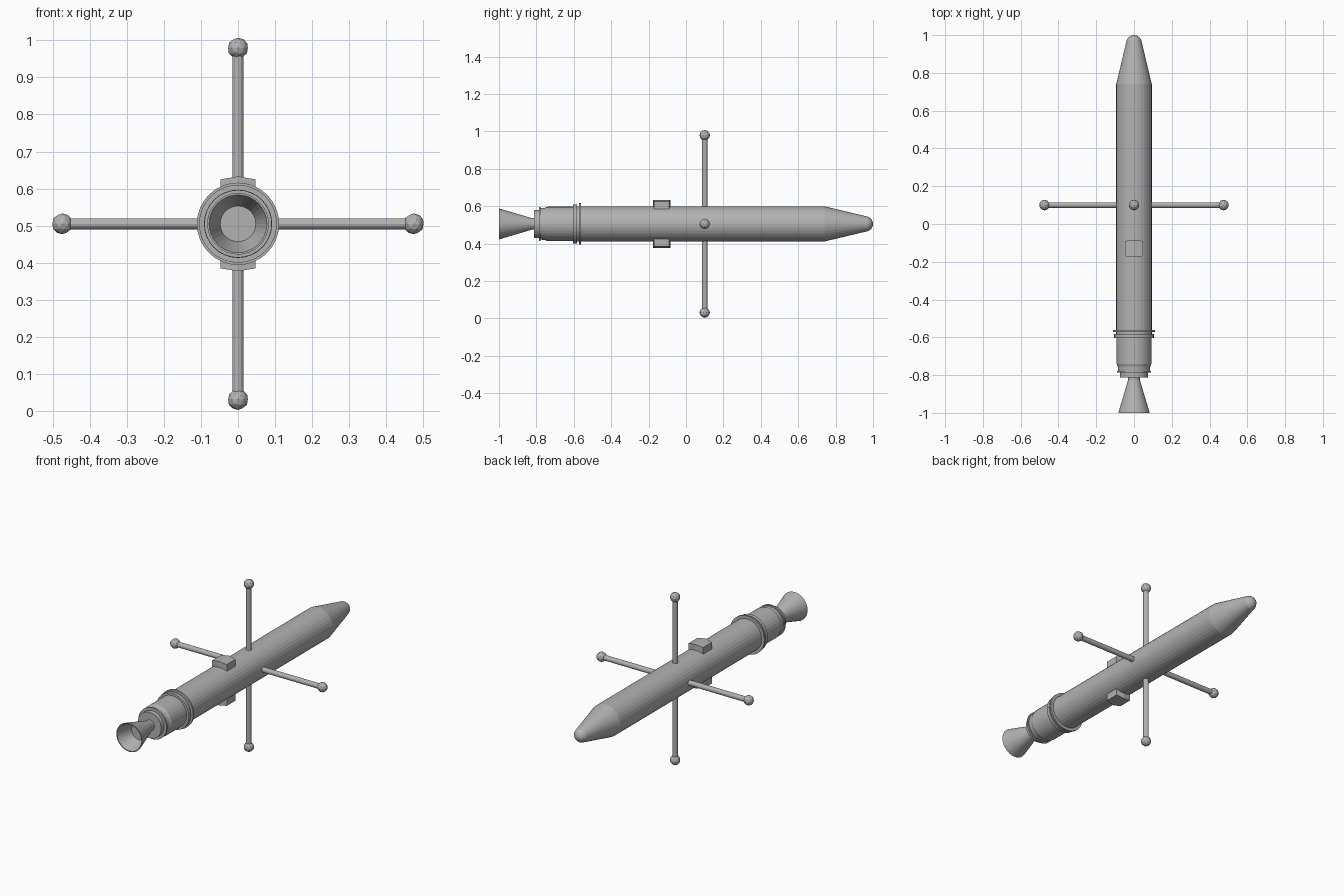
import bpy, bmesh, math
from mathutils import Vector, Matrix

if "Cube" in bpy.data.objects:
    bpy.data.objects.remove(bpy.data.objects["Cube"])

CZ = 0.505          # height of the long axis
SIDES = 32

grey = bpy.data.materials.new("mid_grey")
grey.diffuse_color = (0.45, 0.45, 0.45, 1)
grey.use_nodes = True
grey.node_tree.nodes["Principled BSDF"].inputs["Base Color"].default_value = grey.diffuse_color


def finish(name, bm):
    bmesh.ops.recalc_face_normals(bm, faces=bm.faces)
    me = bpy.data.meshes.new(name)
    bm.to_mesh(me)
    bm.free()
    me.materials.append(grey)
    ob = bpy.data.objects.new(name, me)
    bpy.context.collection.objects.link(ob)
    return ob


def lathe(name, profile, sides=SIDES):
    """Spin (y, radius) points about the long axis."""
    bm = bmesh.new()
    rings = []
    for y, r in profile:
        if r == 0:
            rings.append([bm.verts.new((0, y, CZ))] * sides)
        else:
            rings.append([bm.verts.new((r * math.cos(a), y, CZ + r * math.sin(a)))
                          for a in (2 * math.pi * i / sides for i in range(sides))])
    for a, b in zip(rings, rings[1:]):
        for i in range(sides):
            j = (i + 1) % sides
            quad = list(dict.fromkeys((a[i], a[j], b[j], b[i])))
            bm.faces.new(quad)
    return finish(name, bm)


def disc(name, y0, y1, r):
    return lathe(name, [(y0, 0), (y0, r), (y1, r), (y1, 0)])


# main body in two sections, meeting at the antenna station
lathe("rear_body", [(-0.60, 0), (-0.60, 0.094), (0.10, 0.094), (0.10, 0)])
lathe("front_body", [(0.10, 0), (0.10, 0.094), (0.74, 0.094)])
lathe("nose_cone", [(0.74, 0.094), (0.955, 0.043), (0.975, 0.038),
                    (0.99, 0.027), (0.998, 0.013), (1.0, 0)])

# rear stage, collars and engine mount
disc("front_collar", -0.572, -0.562, 0.111)
disc("rear_collar", -0.603, -0.583, 0.105)
lathe("rear_stage", [(-0.58, 0.092), (-0.74, 0.092), (-0.755, 0.086),
                     (-0.78, 0.084), (-0.78, 0)])
disc("engine_ring", -0.787, -0.777, 0.091)
disc("engine_plate", -0.813, -0.785, 0.075)

# nozzle with a hollow bell and a flat floor inside
lathe("nozzle", [(-0.80, 0.031), (-0.825, 0.031), (-1.0, 0.083), (-1.0, 0.078),
                 (-0.91, 0.048), (-0.91, 0)])

# four antennas with ball tips
for i, side in enumerate(("right", "top", "left", "bottom")):
    a = i * math.pi / 2
    d = Vector((math.cos(a), 0, math.sin(a)))
    base = Vector((0, 0.10, CZ))
    rot = Vector((0, 0, 1)).rotation_difference(d).to_matrix().to_4x4()
    bm = bmesh.new()
    bmesh.ops.create_cone(bm, cap_ends=True, segments=12, radius1=0.015, radius2=0.015,
                          depth=0.41, matrix=Matrix.Translation(base + d * 0.265) @ rot)
    finish(side + "_antenna_rod", bm)
    bm = bmesh.new()
    bmesh.ops.create_icosphere(bm, subdivisions=2, radius=0.028,
                               matrix=Matrix.Translation(base + d * 0.474))
    finish(side + "_antenna_ball", bm)

# upper and lower equipment boxes, bowed along the middle
for name, s in (("upper_box", 1), ("lower_box", -1)):
    bm = bmesh.new()
    cols = []
    for x, hy, h in ((-0.047, 0.040, 0.120), (0, 0.046, 0.128), (0.047, 0.040, 0.120)):
        cols.append([bm.verts.new((x, -0.13 + sy * hy, CZ + s * z))
                     for sy, z in ((-1, 0.07), (1, 0.07), (1, h), (-1, h))])
    for a, b in zip(cols, cols[1:]):
        for i in range(4):
            j = (i + 1) % 4
            bm.faces.new((a[i], a[j], b[j], b[i]))
    bm.faces.new(cols[0])
    bm.faces.new(cols[2])
    finish(name, bm)
